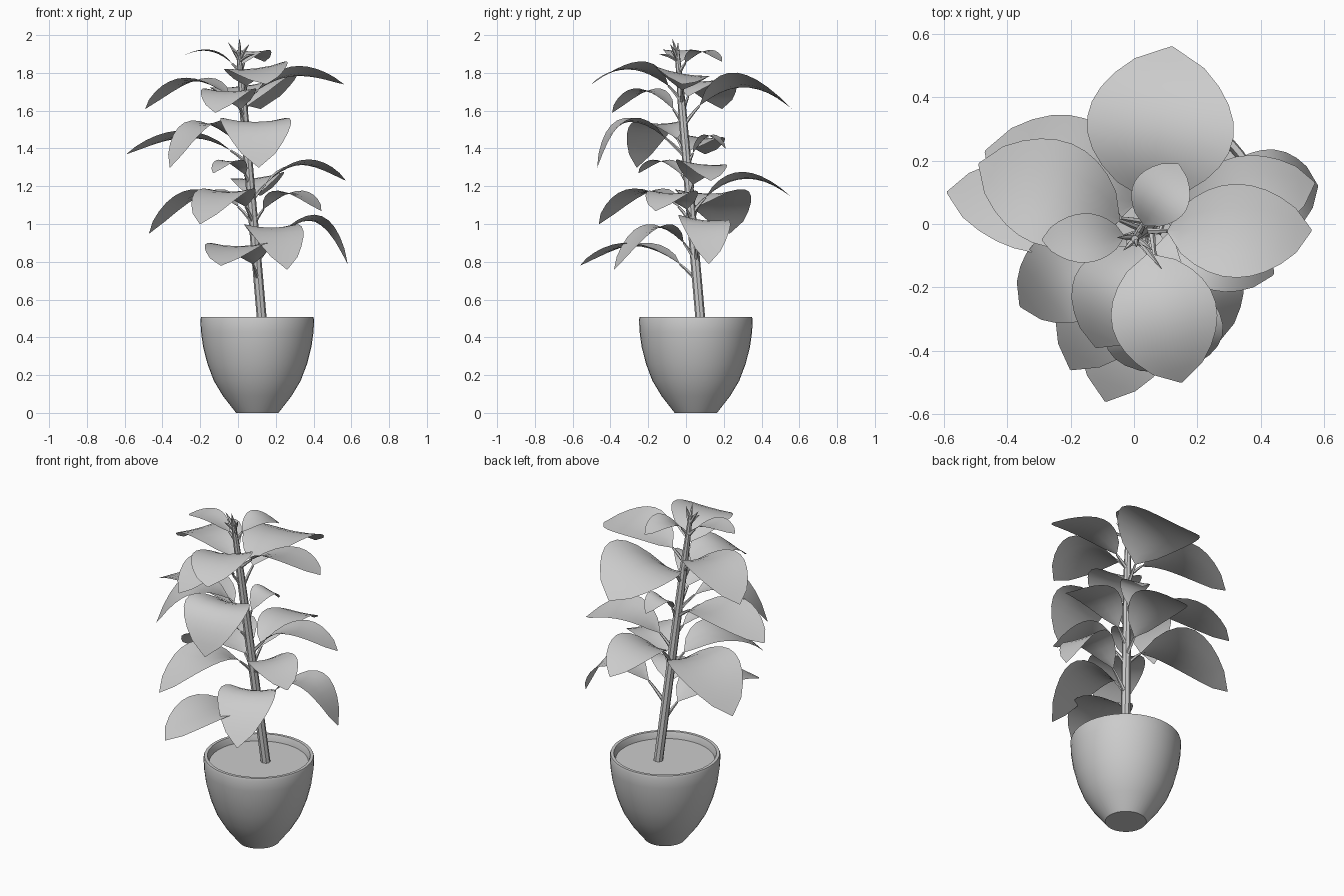
import bpy, bmesh, math
from mathutils import Vector

cube = bpy.data.objects.get("Cube")
if cube:
    bpy.data.objects.remove(cube, do_unlink=True)

grey = bpy.data.materials.new("plain grey")
grey.use_nodes = True
grey.diffuse_color = (0.6, 0.6, 0.6, 1)
grey.node_tree.nodes["Principled BSDF"].inputs["Base Color"].default_value = (0.6, 0.6, 0.6, 1)


def finish(name, bm, angle=40):
    mesh = bpy.data.meshes.new(name)
    bm.to_mesh(mesh)
    bm.free()
    obj = bpy.data.objects.new(name, mesh)
    bpy.context.collection.objects.link(obj)
    mesh.materials.append(grey)
    bpy.ops.object.select_all(action='DESELECT')
    obj.select_set(True)
    bpy.context.view_layer.objects.active = obj
    bpy.ops.object.shade_smooth_by_angle(angle=math.radians(angle))


def skin(bm, rings):
    """Join closed rings with quads and cap both ends."""
    for a, b in zip(rings, rings[1:]):
        for k in range(len(a)):
            n = (k + 1) % len(a)
            bm.faces.new((a[k], a[n], b[n], b[k]))
    bm.faces.new(rings[0][::-1])
    bm.faces.new(rings[-1])


def circle(sides):
    return [Vector((math.cos(math.tau * k / sides), math.sin(math.tau * k / sides), 0))
            for k in range(sides)]


def tube(bm, points, radii, sides):
    """Sweep a ring along points."""
    rings = []
    for i, p in enumerate(points):
        d = points[min(i + 1, len(points) - 1)] - points[max(i - 1, 0)]
        q = d.to_track_quat('Z', 'Y')
        rings.append([bm.verts.new(p + q @ c * radii[i]) for c in circle(sides)])
    skin(bm, rings)


# Pot with rounded rim, and soil closing its inside
profile = [(.112, 0), (.182, .09), (.23, .17), (.264, .26), (.287, .35),
           (.298, .43), (.301, .495), (.297, .507), (.28, .507), (.275, .495), (.27, .468)]
bm = bmesh.new()
skin(bm, [[bm.verts.new(Vector((.102, .052, z)) + c * r) for c in circle(40)] for r, z in profile])
finish("pot", bm)


def stem_at(z):
    t = (z - 0.45) / 1.5
    return Vector((0.13 - 0.13 * t, 0.08 - 0.13 * t, z))


# Stem
bm = bmesh.new()
heights = [.45, .7, 1, 1.3, 1.6, 1.92]
tube(bm, [stem_at(z) for z in heights], [.026, .026, .025, .024, .022, .012], 8)
finish("stem", bm)

# Fresh shoots at the top
bm = bmesh.new()
for dx, dy, dz in [(-.06, 0, .1), (0, -.03, .12), (.05, -.04, .09), (.08, -.1, .04), (-.04, -.04, .06)]:
    root = stem_at(1.86)
    top = root + Vector((dx, dy, dz))
    tube(bm, [root, root.lerp(top, .5) + Vector((0, 0, .01)), top], [.006, .009, .001], 5)
finish("top_shoots", bm)


def leaf(name, base_z, peak, width, tip, roll=0.0, reach=0.45):
    """Petiole and broad arched blade from the stem to the tip."""
    a, c = stem_at(base_z), Vector(tip)
    b = a.lerp(c, reach)
    b.z = 2 * peak - (a.z + c.z) / 2
    out = Vector((c.x - a.x, c.y - a.y, 0)).normalized()
    side = Vector((-out.y, out.x, roll))

    def spine(t):
        return a * (1 - t) ** 2 + b * (2 * t * (1 - t)) + c * t * t

    bm = bmesh.new()
    start = 0.16
    tube(bm, [spine(start * k / 3) for k in range(4)], [.012, .01, .008, .006], 5)
    rows, cols = 10, 4
    grid = []
    for i in range(rows + 1):
        u = i / rows
        p = spine(start + (1 - start) * u)
        half = width / 2 * max(math.sin(math.pi * u), 0.0) ** 0.65 + 0.003
        row = []
        for j in range(cols + 1):
            v = 2 * j / cols - 1
            lift = Vector((0, 0, 0.2 * half * v * v * (1 - u)))
            row.append(bm.verts.new(p + side * (half * v) + lift))
        grid.append(row)
    for r0, r1 in zip(grid, grid[1:]):
        for j in range(cols):
            bm.faces.new((r0[j], r1[j], r1[j + 1], r0[j + 1]))
    finish(name, bm, angle=60)


# Leaves: base height, arch height, width, tip, sideways tilt, reach of the arch
top_leaves = [
    (1.8, 1.91, .18, (.14, .19, 1.86)),
    (1.8, 1.91, .15, (-.29, -.05, 1.89)),
    (1.64, 1.79, .29, (.56, -.02, 1.74), -.18),
    (1.59, 1.755, .33, (-.49, .19, 1.61)),
    (1.65, 1.82, .33, (.15, -.5, 1.74), .12),
    (1.52, 1.70, .29, (-.12, -.39, 1.59)),
    (1.52, 1.735, .46, (.12, .56, 1.61), -.17),
]
middle_leaves = [
    (1.32, 1.46, .29, (-.59, .1, 1.37), .12),
    (1.35, 1.53, .29, (-.36, -.26, 1.3), 0, .6),
    (1.35, 1.54, .37, (.11, -.47, 1.3), 0, .8),
    (1.12, 1.31, .26, (.57, .13, 1.23), -.1),
    (1.2, 1.33, .14, (-.13, -.25, 1.27)),
    (1.3, 1.46, .16, (.12, .21, 1.4)),
]
lower_leaves = [
    (1.0, 1.16, .40, (-.47, .23, .95)),
    (1.0, 1.17, .31, (-.2, -.46, 1.0)),
    (1.05, 1.24, .28, (.12, .55, 1.15), -.12),
    (1.0, 1.16, .27, (.44, -.16, 1.07)),
    (.8, 1.02, .27, (.58, .12, .79), -.1, .7),
    (.8, .98, .31, (.26, -.38, .76)),
    (.7, .88, .33, (-.09, -.56, .78)),
]
for group, leaves in (("top", top_leaves), ("middle", middle_leaves), ("lower", lower_leaves)):
    for n, spec in enumerate(leaves):
        leaf(f"{group}_leaf_{n + 1}", *spec)
